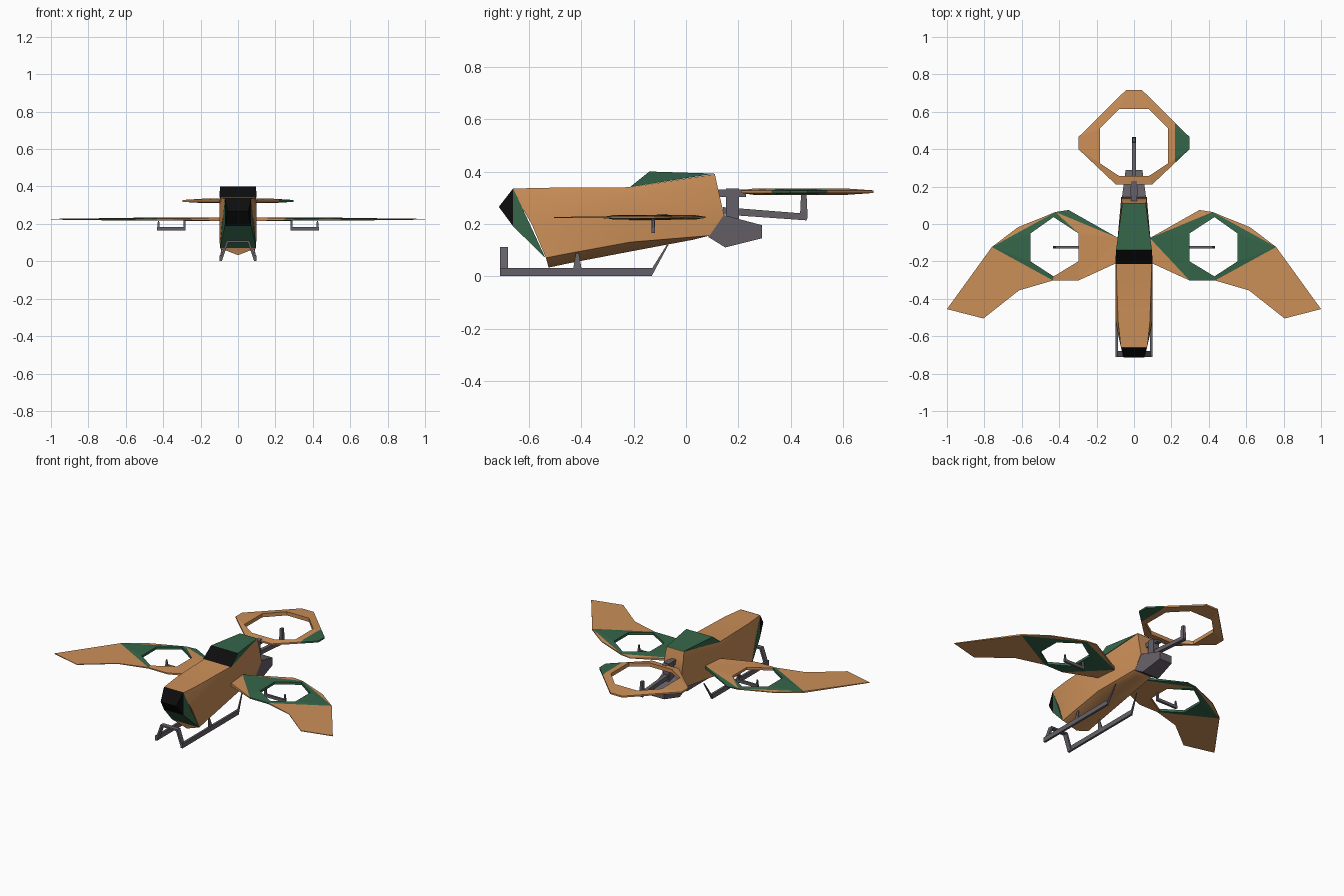
import bpy, bmesh
from mathutils import Vector

if "Cube" in bpy.data.objects:
    bpy.data.objects.remove(bpy.data.objects["Cube"])


def material(name, rgb):
    m = bpy.data.materials.new(name)
    m.diffuse_color = (*rgb, 1)
    m.use_nodes = True
    m.node_tree.nodes["Principled BSDF"].inputs["Base Color"].default_value = m.diffuse_color
    return m


MATS = [material("orange_tan", (0.60, 0.275, 0.098)),
        material("camo_green", (0.036, 0.133, 0.068)),
        material("dark_grey", (0.13, 0.118, 0.138)),
        material("black_glass", (0.004, 0.004, 0.004))]
TAN, GREEN, GREY, BLACK = range(4)


def finish(bm, name, smooth=False):
    bmesh.ops.recalc_face_normals(bm, faces=bm.faces)
    me = bpy.data.meshes.new(name)
    bm.to_mesh(me)
    bm.free()
    for m in MATS:
        me.materials.append(m)
    ob = bpy.data.objects.new(name, me)
    bpy.context.collection.objects.link(ob)
    if smooth:
        bpy.ops.object.select_all(action='DESELECT')
        ob.select_set(True)
        bpy.context.view_layer.objects.active = ob
        bpy.ops.object.shade_smooth_by_angle(angle=0.9)
    return ob


def prism(name, profile, mat):
    """Side profile of (y, z, half width) points, mirrored across x."""
    bm = bmesh.new()
    a = [bm.verts.new((w, y, z)) for y, z, w in profile]
    b = [bm.verts.new((-w, y, z)) for y, z, w in profile]
    bm.faces.new(a)
    bm.faces.new(b[::-1])
    n = len(a)
    for i in range(n):
        j = (i + 1) % n
        bm.faces.new((a[i], b[i], b[j], a[j]))
    for f in bm.faces:
        f.material_index = mat
    return finish(bm, name)


def beam(name, p, q, w, d, side=(1, 0, 0), taper=1.0):
    """Rectangular bar from p to q, w along side, d across, tapering to q."""
    p, q, u = Vector(p), Vector(q), Vector(side)
    v = (q - p).cross(u).normalized()
    bm = bmesh.new()
    ends = [[bm.verts.new(c + u * w * s * k + v * d * t * k)
             for s, t in ((-.5, -.5), (.5, -.5), (.5, .5), (-.5, .5))]
            for c, k in ((p, 1), (q, taper))]
    for e in ends:
        bm.faces.new(e)
    for i in range(4):
        j = (i + 1) % 4
        bm.faces.new((ends[0][i], ends[0][j], ends[1][j], ends[1][i]))
    for f in bm.faces:
        f.material_index = GREY
    return finish(bm, name)


def lens(pts, faces, z):
    """Thin plate: points (x, y, half thickness), faces (colour, indices)."""
    bm = bmesh.new()
    top = [bm.verts.new((x, y, z + h)) for x, y, h in pts]
    low = [bm.verts.new((x, y, z - h)) for x, y, h in pts]
    edges = {}
    for col, ids in faces:
        bm.faces.new([top[i] for i in ids]).material_index = col
        bm.faces.new([low[i] for i in reversed(ids)]).material_index = col
        for i, j in zip(ids, ids[1:] + ids[:1]):
            edges.setdefault(frozenset((i, j)), []).append((i, j, col))
    for uses in edges.values():
        if len(uses) == 1:
            i, j, col = uses[0]
            bm.faces.new((top[i], low[i], low[j], top[j])).material_index = col
    return bm


# Fuselage: half sections (x, y, z) from top to keel, mirrored and lofted
sections = [
    [(.07, -.66, .335), (.077, -.625, .26), (.086, -.59, .20), (.097, -.535, .07), (0, -.525, .033)],
    [(.085, -.52, .338), (.1, -.51, .30), (.1, -.50, .2), (.097, -.46, .085), (0, -.45, .049)],
    [(.095, -.215, .34), (.1, -.215, .31), (.1, -.215, .22), (.095, -.215, .13), (0, -.215, .094)],
    [(.062, .11, .39), (.066, .12, .345), (.068, .145, .235), (.065, .09, .155), (0, .03, .14)]]
bm = bmesh.new()
rings = []
for s in sections:
    rings.append([bm.verts.new(p) for p in s] +
                 [bm.verts.new((-x, y, z)) for x, y, z in s[3::-1]])
for r, t in zip(rings, rings[1:]):
    for i in range(9):
        j = (i + 1) % 9
        bm.faces.new((r[i], r[j], t[j], t[i]))
for r in (rings[0], rings[-1]):
    for i in range(3):
        bm.faces.new((r[i], r[i + 1], r[7 - i], r[8 - i]))
    bm.faces.new((r[3], r[4], r[5]))
finish(bm, "fuselage", True)

# Nose glass, chin and raised cabin
prism("nose_window", [(-.66, .336, .07), (-.715, .265, .055), (-.66, .19, .07)], BLACK)
prism("chin", [(-.66, .335, .07), (-.66, .19, .07), (-.537, .07, .097)], GREEN)
cabin = prism("cabin", [(-.215, .34, .1), (-.14, .40, .096), (.11, .392, .062)], GREEN)
for f in cabin.data.polygons:
    if f.normal.y < -.4 and f.normal.z > 0:
        f.material_index = BLACK

# Exhaust
prism("exhaust", [(.14, .235, .065), (.29, .195, .045), (.29, .145, .045),
                  (.15, .11, .06), (.085, .15, .065)], GREY)

# Wings with hexagonal rotor openings
T, E, R = .008, .002, .010
hole = [(.297, -.05, T), (.43, .037, T), (.553, -.05, T),
        (.553, -.2, T), (.43, -.28, T), (.297, -.2, T)]
middle = [(.085, -.075, R), (.42, .064, .004), (.76, -.123, .005), (.433, -.302, .004), (.297, -.302, .004)]
outer = [(.35, .075, E), (.62, -.017, E), (1.0, -.455, E), (.805, -.505, E), (.615, -.355, E), (.085, -.205, R)]
for side, tag in ((1, "right"), (-1, "left")):
    inner = GREEN if side > 0 else TAN
    lead = TAN if side > 0 else GREEN
    faces = [(inner, [6, 7, 0]), (GREEN, [7, 1, 0]), (GREEN, [7, 8, 2, 1]), (GREEN, [8, 3, 2]),
             (GREEN, [8, 9, 4, 3]), (inner, [9, 10, 5, 4]), (inner, [10, 6, 0, 5]),
             (lead, [6, 11, 7]), (TAN, [7, 12, 8]), (TAN, [8, 13, 14, 15, 9]), (TAN, [6, 10, 16])]
    pts = [(side * x, y, h) for x, y, h in hole + middle + outer]
    finish(lens(pts, faces, .225), tag + "_wing")
    # Rotor mount under the wing
    beam(tag + "_rotor_arm", (side * .28, -.125, .174), (side * .432, -.125, .174), .014, .018, (0, 1, 0))
    beam(tag + "_rotor_post", (side * .286, -.125, .17), (side * .286, -.125, .222), .014, .012, (0, 1, 0))
    beam(tag + "_rotor_hub", (side * .425, -.125, .17), (side * .425, -.125, .215), .014, .014, (0, 1, 0), .5)
    # Landing skid and its legs
    x = side * .092
    beam(tag + "_skid", (x, -.71, .016), (x, -.13, .016), .014, .03)
    beam(tag + "_front_leg", (x, -.695, .004), (side * .055, -.695, .11), .03, .012, (0, 1, 0))
    beam(tag + "_middle_leg", (x, -.415, .02), (side * .08, -.415, .09), .012, .035, taper=.3)
    beam(tag + "_rear_leg", (x, -.135, .008), (side * .08, -.07, .12), .01, .014, taper=.4)
beam("skid_crossbar", (-.06, -.695, .106), (.06, -.695, .106), .03, .01, (0, 1, 0))

# Tail ring
ro = [(.043, .716), (.297, .465), (.297, .40), (.096, .21)]
ri = [(.08, .615), (.183, .51), (.183, .325), (.08, .257)]
loop_o = ro + [(-x, y) for x, y in ro[::-1]]
loop_i = ri + [(-x, y) for x, y in ri[::-1]]
pts = [(x, y, .005) for x, y in loop_o] + [(x, y, .012) for x, y in loop_i]
bm = lens(pts, [(TAN, [i, (i + 1) % 8, 8 + (i + 1) % 8, 8 + i]) for i in range(8)], .323)
bmesh.ops.bisect_plane(bm, geom=bm.verts[:] + bm.edges[:] + bm.faces[:],
                       plane_co=(.22, 0, 0), plane_no=(1, 0, 0))
for f in bm.faces:
    if f.calc_center_median().x > .221:
        f.material_index = GREEN
finish(bm, "tail_ring")

# Tail bracket and rotor mount
beam("tail_post", (0, .178, .20), (0, .178, .335), .04, .05)
beam("tail_strut", (0, .11, .317), (0, .23, .317), .03, .03)
beam("tail_arm", (0, .14, .25), (0, .462, .226), .024, .028, taper=.9)
beam("tail_rotor_hub", (0, .45, .22), (0, .45, .312), .022, .03, taper=.7)
